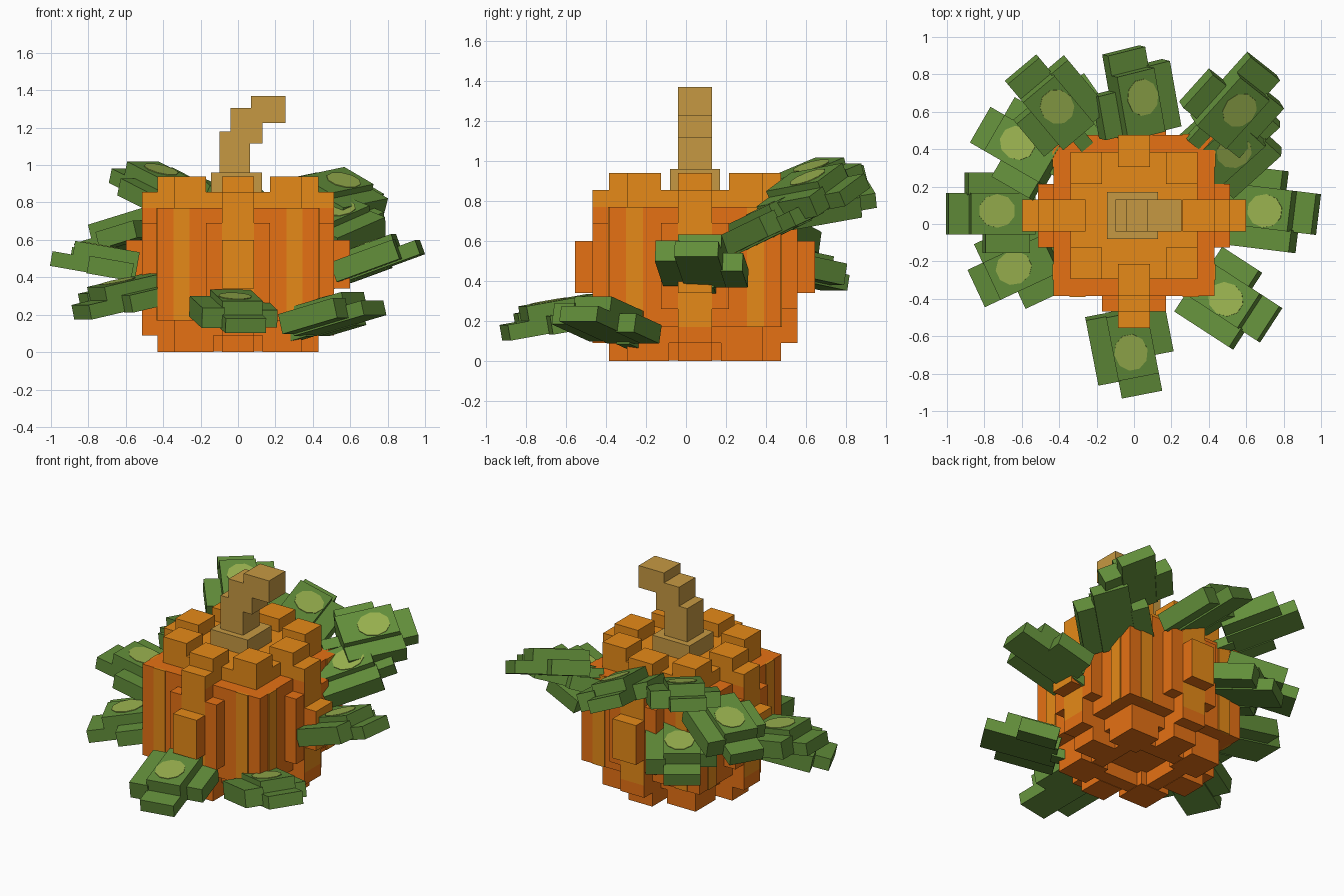
import bpy, bmesh, math
from mathutils import Matrix, Vector

if "Cube" in bpy.data.objects:
    bpy.data.objects.remove(bpy.data.objects["Cube"])


def material(name, rgb):
    m = bpy.data.materials.new(name)
    lin = [((c / 255 + 0.055) / 1.055) ** 2.4 for c in rgb]
    m.diffuse_color = (*lin, 1)
    m.use_nodes = True
    m.node_tree.nodes["Principled BSDF"].inputs["Base Color"].default_value = m.diffuse_color
    return m


ORANGE = material("deep orange", (230, 113, 20))
AMBER = material("light orange", (230, 138, 24))
TAN = material("stem tan", (198, 153, 66))
GREEN = material("leaf green", (98, 142, 58))
LIME = material("light leaf green", (152, 176, 78))


def add_box(bm, x0, x1, y0, y1, z0, z1, rule=lambda n: 0):
    """Axis aligned box; rule picks a material slot from the face normal."""
    mat = Matrix.Translation(((x0 + x1) / 2, (y0 + y1) / 2, (z0 + z1) / 2)) \
        @ Matrix.Diagonal((x1 - x0, y1 - y0, z1 - z0, 1))
    verts = bmesh.ops.create_cube(bm, size=1, matrix=mat)["verts"]
    for f in {f for v in verts for f in v.link_faces}:
        f.normal_update()
        f.material_index = rule(f.normal)
    return verts


def finish(bm, name, mats, matrix=Matrix()):
    me = bpy.data.meshes.new(name)
    bm.to_mesh(me)
    bm.free()
    for m in mats:
        me.materials.append(m)
    ob = bpy.data.objects.new(name, me)
    ob.matrix_world = matrix
    bpy.context.collection.objects.link(ob)
    return ob


CENTRE = Matrix.Translation((0, 0.045, 0))
light = lambda n: 1
dark = lambda n: 0

# Pumpkin core: stepped block with a light cap
bm = bmesh.new()
add_box(bm, -.34, .34, -.34, .34, .09, .77, dark)
add_box(bm, -.34, .34, -.34, .34, .77, .855, light)
add_box(bm, -.43, .43, -.43, .43, .17, .77, dark)
# Diagonal lobes: top and bottom bumps, light stripes on the sides
for sx in (-1, 1):
    for sy in (-1, 1):
        xs, ys = sorted((sx * .17, sx * .34)), sorted((sy * .17, sy * .34))
        add_box(bm, *xs, *ys, .85, .94, light)
        xs, ys = sorted((sx * .13, sx * .34)), sorted((sy * .13, sy * .34))
        add_box(bm, *xs, *ys, 0, .1, dark)
        a, b = sorted((sx * .26, sx * .345)), sorted((sy * .42, sy * .436))
        add_box(bm, *a, *b, .17, .77, light)
        a, b = sorted((sx * .42, sx * .436)), sorted((sy * .26, sy * .345))
        add_box(bm, *a, *b, .17, .77, light)
finish(bm, "pumpkin_body", (ORANGE, AMBER), CENTRE)

# Four cardinal ribs with their side panels, built pointing to +x
outer = lambda n: 1 if n.x > .5 or n.z > .5 else 0
for i, side in enumerate(("right", "back", "left", "front")):
    bm = bmesh.new()
    w = .086
    add_box(bm, .3, .512, -.17, .17, .26, .69, dark)
    add_box(bm, .17, .26, -.14, .14, .002, .1, dark)
    add_box(bm, .26, .43, -w, w, 0, .17, dark)
    add_box(bm, .26, .43, -w, w, .8, .94, light)
    add_box(bm, .3, .514, -w, w, .09, .17, dark)
    add_box(bm, .3, .514, -w, w, .17, .77, outer)
    add_box(bm, .3, .514, -w, w, .77, .855, light)
    add_box(bm, .4, .6, -w, w, .34, .6, outer)
    finish(bm, side + "_rib", (ORANGE, AMBER),
           CENTRE @ Matrix.Rotation(i * math.pi / 2, 4, "Z"))

# Crooked stem
bm = bmesh.new()
add_box(bm, -.145, .127, -.125, .125, .84, .96)
for x0, x1, z0, z1 in ((-.1, .065, .95, 1.18), (-.04, .13, 1.115, 1.305),
                       (.07, .255, 1.225, 1.37)):
    add_box(bm, x0, x1, -.085, .085, z0, z1)
finish(bm, "stem", (TAN,), CENTRE)

# Leaves: one staggered block shape; x is outward, origin at the middle
LEAF = ((-.23, .12, -.11, .11, -.08, .075),    # raised middle
        (-.20, .23, -.11, .11, -.08, .0),      # tip
        (-.23, .13, -.22, -.10, -.07, .04),    # right lobe
        (-.21, .03, .10, .21, -.085, .01),     # left lobe
        (-.34, -.2, -.04, .04, -.09, -.03))    # stalk


def leaf(name, x, y, z, azimuth, pitch, roll=0):
    bm = bmesh.new()
    for b in LEAF:
        add_box(bm, *b)
    # rounded light patch as a thin plate
    m = Matrix.Translation((-.02, -.015, .076)) @ Matrix.Diagonal((.10, .09, 1, 1))
    plate = bmesh.ops.create_cone(bm, cap_ends=True, segments=10, radius1=1,
                                  radius2=1, depth=.006, matrix=m)["verts"]
    for f in {f for v in plate for f in v.link_faces}:
        f.material_index = 1
    rot = Matrix.Rotation(math.radians(azimuth), 4, "Z") \
        @ Matrix.Rotation(math.radians(-pitch), 4, "Y") \
        @ Matrix.Rotation(math.radians(roll), 4, "X")
    finish(bm, name, (GREEN, LIME), Matrix.Translation(Vector((x, y, z))) @ rot)


leaf("leaf_left", -.765, .055, .50, 180, 10)
leaf("leaf_back_left", -.63, .42, .64, 150, -15)
leaf("leaf_back_left_upper", -.45, .65, .91, 130, 18)
leaf("leaf_back_left_lower", -.37, .57, .47, 125, -10)
leaf("leaf_back", .0, .70, .84, 100, 10, 22)
leaf("leaf_back_right_upper", .55, .66, .86, 48, 8, 25)
leaf("leaf_back_right_lower", .54, .44, .71, 42, 18, 18)
leaf("leaf_right", .745, .08, .52, -7, 20)
leaf("leaf_front_right", .53, -.41, .22, -33, 14)
leaf("leaf_front", .0, -.69, .22, -79, -10)
leaf("leaf_front_left", -.64, -.25, .30, 205, -12)
